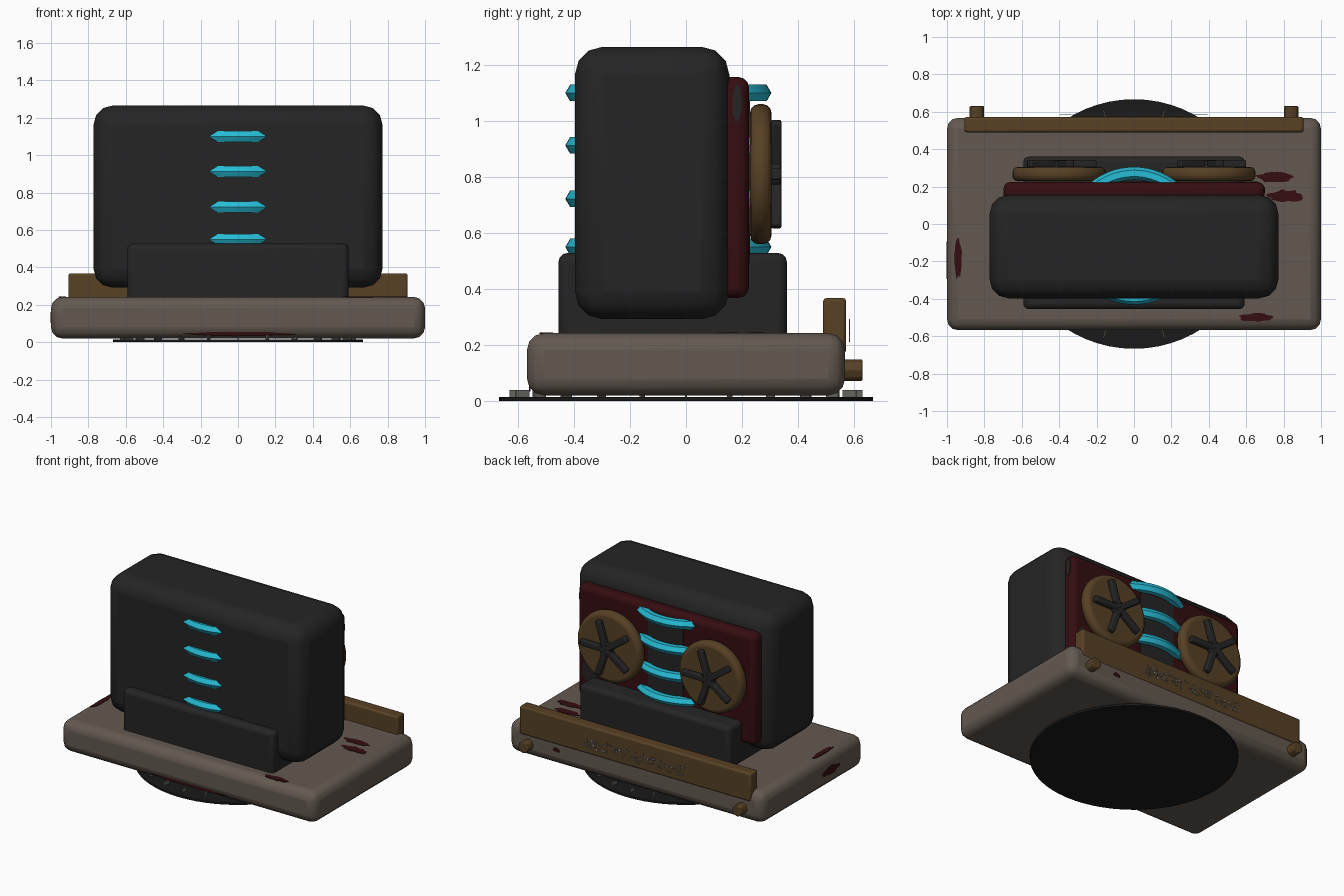
import bpy, bmesh, math, random
from mathutils import Matrix, Vector

random.seed(4)
cube = bpy.data.objects.get("Cube")
if cube:
    bpy.data.objects.remove(cube, do_unlink=True)


def material(name, r, g, b):
    m = bpy.data.materials.new(name)
    m.use_nodes = True
    m.diffuse_color = (r, g, b, 1)
    bsdf = m.node_tree.nodes["Principled BSDF"]
    bsdf.inputs["Base Color"].default_value = (r, g, b, 1)
    bsdf.inputs["Roughness"].default_value = 0.8
    return m


STONE = material("warm stone", 0.125, 0.100, 0.080)
BLACK = material("charcoal", 0.018, 0.018, 0.018)
SOOT = material("black rubber", 0.010, 0.010, 0.010)
RED = material("dark red", 0.036, 0.004, 0.005)
BROWN = material("bronze brown", 0.095, 0.052, 0.018)
CYAN = material("glowing cyan", 0.020, 0.500, 0.660)
GREY = material("pale grey", 0.400, 0.390, 0.360)
TICK = material("dull grey", 0.130, 0.125, 0.110)


def finish(bm, name, mat, smooth=True, bevel=0, segments=3):
    me = bpy.data.meshes.new(name)
    bmesh.ops.recalc_face_normals(bm, faces=bm.faces)
    bm.to_mesh(me)
    bm.free()
    me.materials.append(mat)
    ob = bpy.data.objects.new(name, me)
    bpy.context.collection.objects.link(ob)
    if bevel:
        mod = ob.modifiers.new("Rounded edges", 'BEVEL')
        mod.width, mod.segments = bevel, segments
        mod.limit_method = 'ANGLE'
    if smooth:
        bpy.ops.object.select_all(action='DESELECT')
        bpy.context.view_layer.objects.active = ob
        ob.select_set(True)
        bpy.ops.object.shade_smooth_by_angle(angle=math.radians(40))
    return ob


def box(name, mat, x, y, z, bevel=0, segments=3):
    """Box from (low, high) ranges along each axis."""
    bm = bmesh.new()
    ranges = (x, y, z)
    centre = Vector([(a + b) / 2 for a, b in ranges])
    size = Vector([b - a for a, b in ranges])
    bmesh.ops.create_cube(bm, size=1, matrix=Matrix.Translation(centre) @ Matrix.Diagonal(size).to_4x4())
    return finish(bm, name, mat, bevel > 0, bevel, segments)


def cylinder(name, mat, centre, radius, depth, sides, axis='Z', bevel=0):
    bm = bmesh.new()
    turn = Matrix.Rotation(math.pi / 2, 4, 'X') if axis == 'Y' else Matrix()
    bmesh.ops.create_cone(bm, cap_ends=True, segments=sides, radius1=radius, radius2=radius,
                          depth=depth, matrix=Matrix.Translation(centre) @ turn)
    return finish(bm, name, mat, sides > 8, bevel)


def stain(name, centre, half_u, half_v, normal, mat=RED):
    """Thin irregular blot lying against a face with the given axis normal."""
    bm = bmesh.new()
    u, v = {'Z': ((1, 0, 0), (0, 1, 0)), 'Y': ((1, 0, 0), (0, 0, 1)), 'X': ((0, 1, 0), (0, 0, 1))}[normal]
    n = Vector(u).cross(Vector(v)) * 0.003
    ring = []
    for i in range(18):
        a = math.tau * i / 18
        r = random.uniform(0.75, 1.1)
        ring.append(Vector(centre) + Vector(u) * half_u * r * math.cos(a) + Vector(v) * half_v * r * math.sin(a))
    low = [bm.verts.new(p - n) for p in ring]
    high = [bm.verts.new(p + n) for p in ring]
    bm.faces.new(low)
    bm.faces.new(high)
    for i in range(18):
        j = (i + 1) % 18
        bm.faces.new((low[i], low[j], high[j], high[i]))
    return finish(bm, name, mat, False)


# Round foot with radial tick marks
cylinder("foot_disc", SOOT, (0, 0, 0.007), 0.667, 0.014, 64)
bm = bmesh.new()
for i in range(24):
    bmesh.ops.create_cube(bm, size=1, matrix=Matrix.Rotation(math.tau * i / 24, 4, 'Z')
                          @ Matrix.Translation((0.605, 0, 0.025)) @ Matrix.Diagonal((0.05, 0.008, 0.03, 1)))
finish(bm, "foot_ticks", TICK, False)

# Base slab, rear rail and pegs
box("base_slab", STONE, (-1, 1), (-0.568, 0.568), (0.02, 0.242), 0.06)
box("rear_rail", BROWN, (-0.907, 0.907), (0.49, 0.572), (0.17, 0.368), 0.012, 2)
for side, x in (("left", 0.84), ("right", -0.84)):
    cylinder("rear_peg_" + side, BROWN, (x, 0.59, 0.11), 0.04, 0.08, 8, 'Y', 0.006)

# Worn pale flecks along the rail
bm = bmesh.new()
for i in range(110):
    spot = (random.uniform(-0.39, 0.39), 0.584, random.uniform(0.215, 0.285))
    bmesh.ops.create_cube(bm, size=1, matrix=Matrix.Translation(spot)
                          @ Matrix.Rotation(random.uniform(0, 3), 4, 'Y') @ Matrix.Diagonal((0.018, 0.004, 0.006, 1)))
finish(bm, "rail_flecks", GREY, False)

# Cradle and main housing
box("cradle", BLACK, (-0.592, 0.592), (-0.455, 0.36), (0.18, 0.528), 0.03)
box("housing", BLACK, (-0.772, 0.772), (-0.397, 0.155), (0.292, 1.265), 0.1, 3)

# Red rear plate with dark centre strip
box("rear_plate", RED, (-0.698, 0.698), (0.12, 0.225), (0.368, 1.157), 0.038)
box("centre_strip", BLACK, (-0.137, 0.137), (0.22, 0.229), (0.45, 1.08))
stain("plate_soot_low", (0.6, 0.225, 0.56), 0.06, 0.07, 'Y', BLACK)
stain("plate_soot_side", (0.697, 0.18, 1.07), 0.018, 0.07, 'X', BLACK)

# Glowing rings passing through the housing
for k, z in enumerate((0.55, 0.722, 0.913, 1.1)):
    bm = bmesh.new()
    major, rows = 64, 6
    grid = []
    for i in range(major):
        a = math.tau * i / major
        ring = []
        for j in range(rows):
            t = math.tau * j / rows
            r = 0.334 + 0.034 * math.cos(t)
            ring.append(bm.verts.new((r * math.cos(a), r * math.sin(a) - 0.063, z + 0.034 * math.sin(t))))
        grid.append(ring)
    for i in range(major):
        for j in range(rows):
            p, q = grid[i], grid[(i + 1) % major]
            bm.faces.new((p[j], q[j], q[(j + 1) % rows], p[(j + 1) % rows]))
    ring_ob = finish(bm, f"glow_ring_{k + 1}", CYAN)
    for poly in ring_ob.data.polygons:
        poly.use_smooth = True

# Reels with five-spoke hubs
for side, x in (("left", 0.4), ("right", -0.4)):
    cylinder("reel_" + side, BROWN, (x, 0.267, 0.81), 0.25, 0.076, 40, 'Y', 0.03)
    cylinder("reel_hub_" + side, BLACK, (x, 0.318, 0.81), 0.05, 0.04, 16, 'Y', 0.005)
    bm = bmesh.new()
    for i in range(5):
        bmesh.ops.create_cube(bm, size=1, matrix=Matrix.Translation((x, 0.322, 0.81))
                              @ Matrix.Rotation(-math.tau * i / 5, 4, 'Y')
                              @ Matrix.Translation((0.1, 0, 0)) @ Matrix.Diagonal((0.2, 0.038, 0.042, 1)))
    finish(bm, "reel_spokes_" + side, BLACK, True, 0.008, 2)

# Stains on the slab
for k, (c, u, v, n) in enumerate((
        ((0.75, 0.25, 0.242), 0.10, 0.030, 'Z'), ((0.81, 0.15, 0.242), 0.10, 0.034, 'Z'),
        ((0.65, -0.5, 0.242), 0.09, 0.024, 'Z'), ((-0.94, -0.19, 0.242), 0.02, 0.11, 'Z'),
        ((-1.0, -0.19, 0.13), 0.10, 0.030, 'X'), ((0.62, 0.568, 0.13), 0.03, 0.014, 'Y'),
        ((0.02, -0.558, 0.045), 0.30, 0.012, 'Y'))):
    stain(f"slab_stain_{k + 1}", c, u, v, n)
